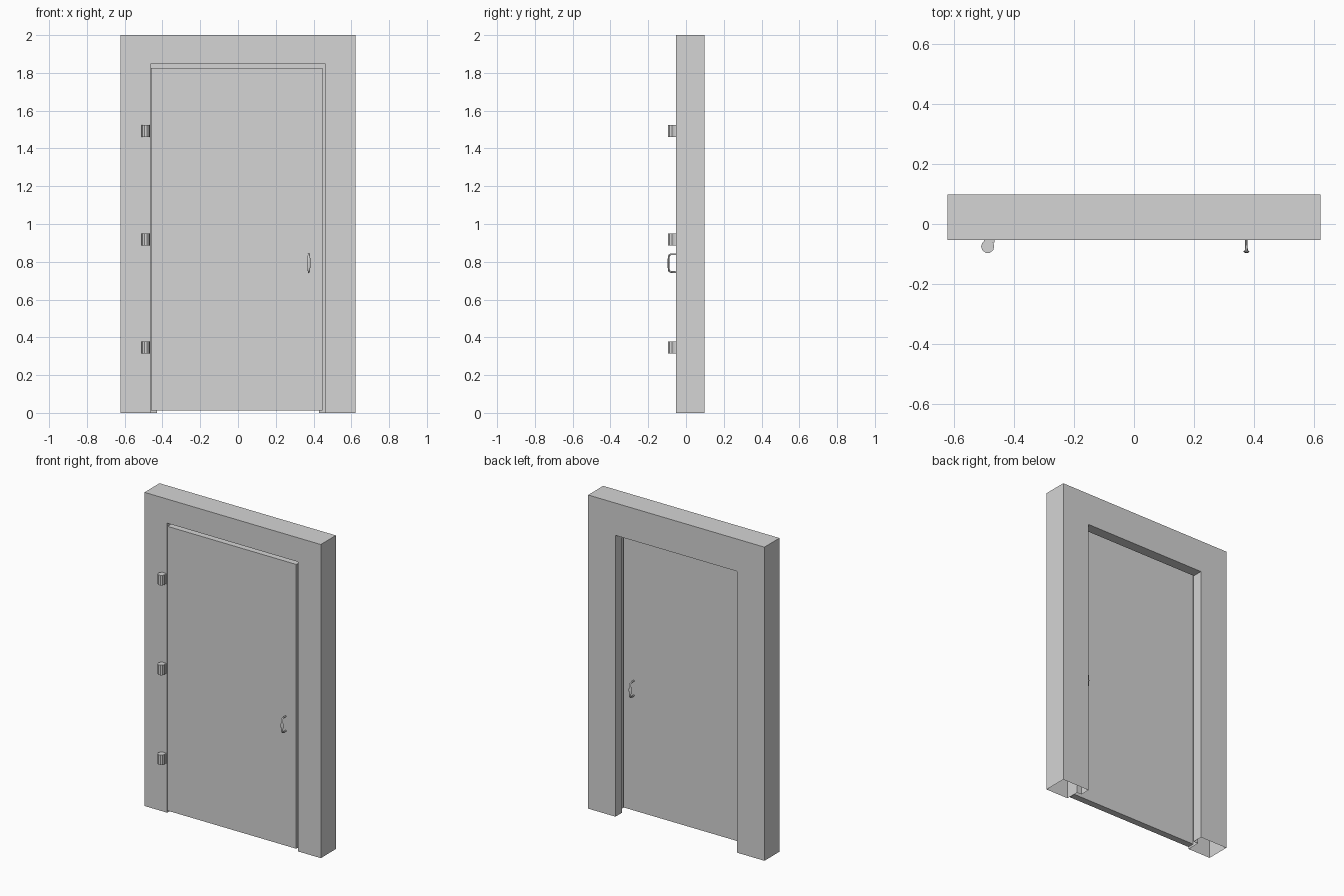
import bpy, bmesh, math
from mathutils import Vector

cube = bpy.data.objects.get("Cube")
if cube:
    bpy.data.objects.remove(cube, do_unlink=True)

GREY = (0.66, 0.66, 0.66, 1)
grey = bpy.data.materials.new("plain_grey")
grey.use_nodes = True
grey.diffuse_color = GREY
grey.node_tree.nodes["Principled BSDF"].inputs["Base Color"].default_value = GREY

FRONT, BACK = -0.054, 0.098      # frame faces
STOP = 0.032                     # depth of the frame's rebate
DOOR_BACK = -0.01                # the leaf is thinner than the rebate


def finish(name, bm):
    bmesh.ops.recalc_face_normals(bm, faces=bm.faces)
    mesh = bpy.data.meshes.new(name)
    bm.to_mesh(mesh)
    bm.free()
    mesh.materials.append(grey)
    obj = bpy.data.objects.new(name, mesh)
    bpy.context.collection.objects.link(obj)
    return obj


def loft(bm, rings, caps=False):
    """Skin a list of closed point rings."""
    loops = [[bm.verts.new(p) for p in ring] for ring in rings]
    n = len(loops[0])
    for a, b in zip(loops, loops[1:]):
        for i in range(n):
            j = (i + 1) % n
            bm.faces.new((a[i], a[j], b[j], b[i]))
    if caps:
        bm.faces.new(loops[0])
        bm.faces.new(loops[-1])


def box(bm, low, high):
    rings = [[(low[0], low[1], z), (high[0], low[1], z),
              (high[0], high[1], z), (low[0], high[1], z)]
             for z in (low[2], high[2])]
    loft(bm, rings, caps=True)


# Frame: rebated profile (side inset, top inset, y) swept round with mitred corners, open feet
profile = [(0, 0, FRONT), (0.16, 0.154, FRONT), (0.16, 0.154, STOP),
           (0.193, 0.206, STOP), (0.193, 0.206, BACK), (0, 0, BACK)]
bm = bmesh.new()
loft(bm, [[(side * (0.622 - inset), y, 2 - drop if top else 0) for inset, drop, y in profile]
          for side, top in ((-1, False), (-1, True), (1, True), (1, False))])
finish("door_frame", bm)

# Door leaf
bm = bmesh.new()
box(bm, (-0.46, FRONT + 0.001, 0.013), (0.448, DOOR_BACK, 1.826))
finish("door_leaf", bm)

# Hinges: ten-sided knuckle with a short leaf reaching to the door
for name, z in (("lower", 0.346), ("middle", 0.919), ("upper", 1.492)):
    bm = bmesh.new()
    ring = [(-0.488 + 0.022 * math.cos(a), -0.075 + 0.022 * math.sin(a))
            for a in (math.tau * i / 10 for i in range(10))]
    loft(bm, [[(x, y, z + dz) for x, y in ring] for dz in (-0.032, 0.032)], caps=True)
    box(bm, (-0.5, -0.062, z - 0.032), (-0.465, FRONT + 0.003, z + 0.032))
    finish(name + "_hinge", bm)


# Handles: bowed grip, widest in the middle, on both faces of the door
def handle(name, face, out):
    path = [(-0.047, 0), (-0.047, 0.025), (-0.044, 0.033), (-0.036, 0.037), (-0.018, 0.038)]
    path += [(0, 0.038)] + [(-z, d) for z, d in reversed(path)]
    path = [Vector((0.375, face + out * d, 0.793 + z)) for z, d in path]
    rings = []
    for i, p in enumerate(path):
        along = (path[min(i + 1, len(path) - 1)] - path[max(i - 1, 0)]).normalized()
        across = Vector((1, 0, 0))
        normal = along.cross(across)
        bow = 1 - min(1, abs(p.z - 0.793) / 0.047)
        width = 0.004 + 0.006 * bow ** 0.6
        rings.append([p + across * width * math.cos(a) + normal * 0.005 * math.sin(a)
                      for a in (math.tau * k / 8 for k in range(8))])
    bm = bmesh.new()
    loft(bm, rings, caps=True)
    obj = finish(name, bm)
    bpy.ops.object.select_all(action="DESELECT")
    obj.select_set(True)
    bpy.context.view_layer.objects.active = obj
    bpy.ops.object.shade_smooth_by_angle(angle=math.radians(50))


handle("front_handle", FRONT, -1)
handle("back_handle", DOOR_BACK, 1)
